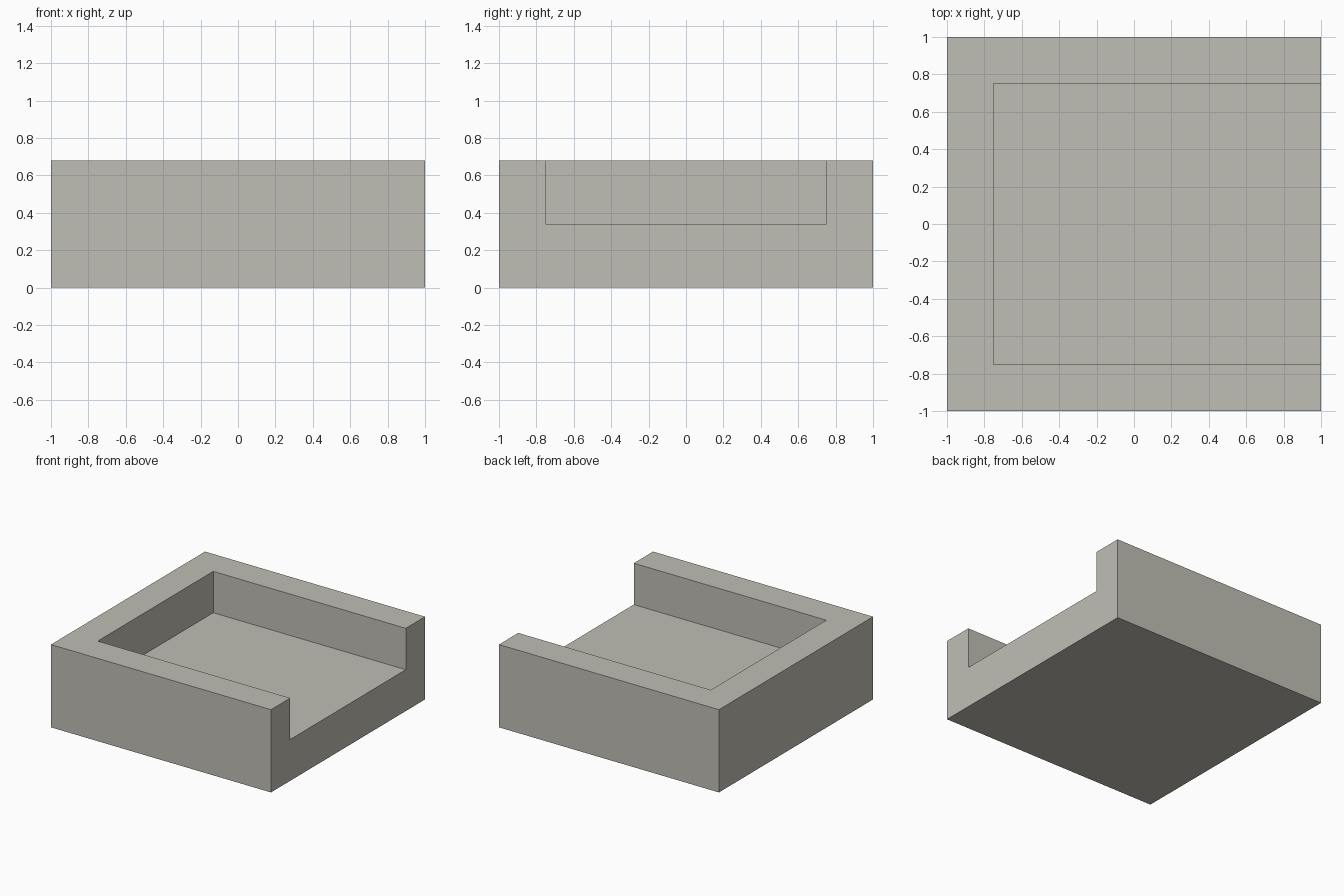
import bpy

if "Cube" in bpy.data.objects:
    bpy.data.objects.remove(bpy.data.objects["Cube"], do_unlink=True)

HEIGHT = 0.68
FLOOR = 0.34
INNER = 0.75

# Single warm grey material
stone = bpy.data.materials.new("warm_grey")
stone.use_nodes = True
colour = (0.53, 0.52, 0.46, 1)
stone.diffuse_color = colour
stone.node_tree.nodes["Principled BSDF"].inputs["Base Color"].default_value = colour


def box(name, low, high):
    """Axis-aligned box between two corners."""
    bpy.ops.mesh.primitive_cube_add(size=1)
    obj = bpy.context.object
    obj.name = obj.data.name = name
    for v in obj.data.vertices:
        v.co = [h if c > 0 else l for c, l, h in zip(v.co, low, high)]
    return obj


# Solid block
tray = box("open_sided_tray", (-1, -1, 0), (1, 1, HEIGHT))
tray.data.materials.append(stone)

# Recess, open at the top and on the left (+x) side
cutter = box("recess_cutter", (-INNER, -INNER, FLOOR), (1.5, INNER, HEIGHT + 0.5))
cutter.hide_render = True

cut = tray.modifiers.new("recess", 'BOOLEAN')
cut.operation = 'DIFFERENCE'
cut.solver = 'EXACT'
cut.object = cutter
bpy.context.view_layer.objects.active = tray
bpy.ops.object.modifier_apply(modifier=cut.name)
bpy.data.objects.remove(cutter, do_unlink=True)
